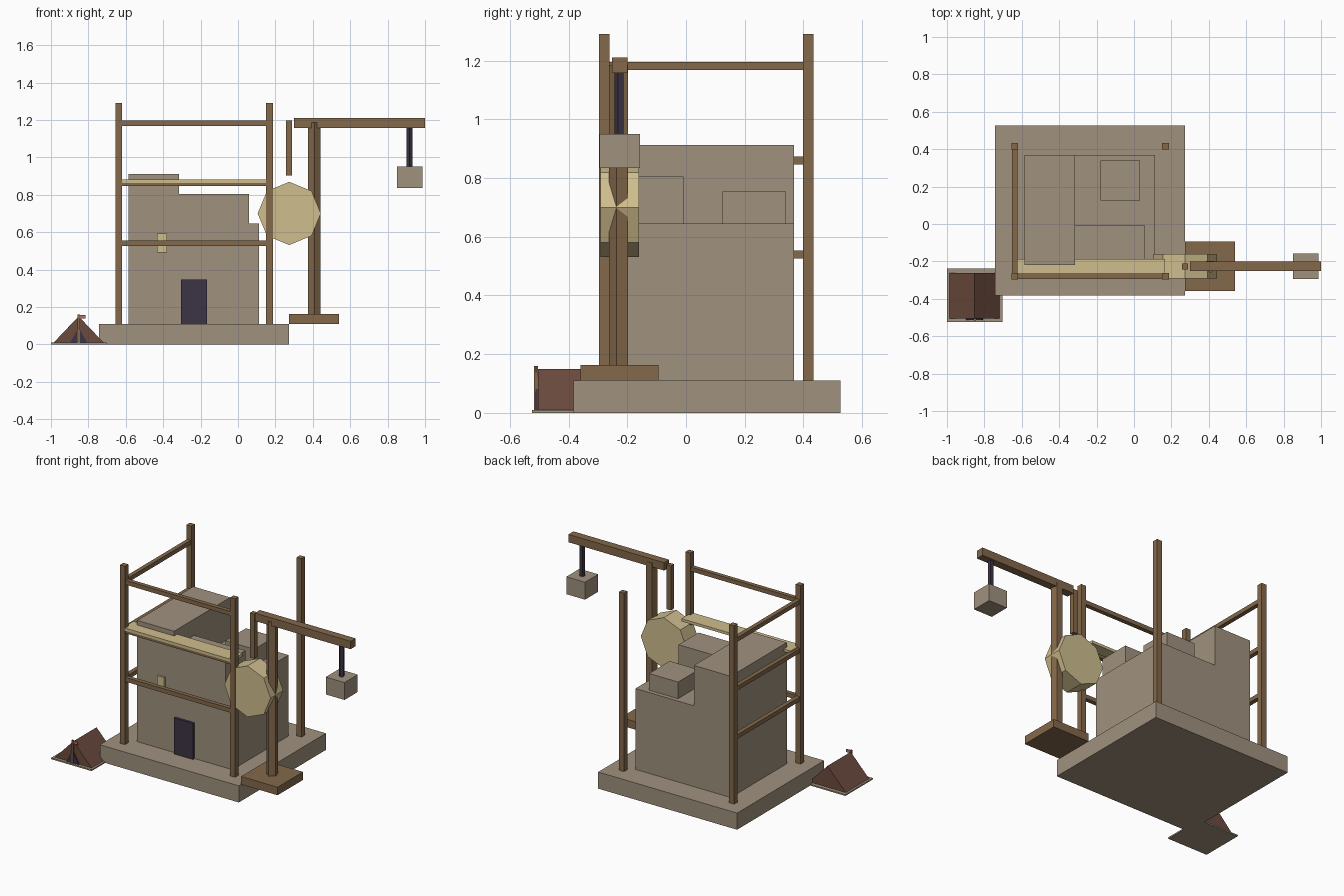
import bpy
from math import sin, cos, pi

if "Cube" in bpy.data.objects:
    bpy.data.objects.remove(bpy.data.objects["Cube"])


def material(name, rgb):
    m = bpy.data.materials.new(name)
    m.diffuse_color = (*rgb, 1)
    m.use_nodes = True
    m.node_tree.nodes["Principled BSDF"].inputs["Base Color"].default_value = m.diffuse_color
    return m


STONE = material("stone", (0.35, 0.285, 0.21))
WOOD = material("wood", (0.23, 0.14, 0.07))
PALE = material("pale_wood", (0.62, 0.51, 0.27))
DARK = material("dark", (0.046, 0.033, 0.058))
CANVAS = material("canvas", (0.147, 0.07, 0.048))
RED = material("flag_red", (0.5, 0.15, 0.13))


def prism(name, profile, lo, hi, axis, mat):
    """Extrude a 2D profile along z (profile x, y) or y (profile x, z)."""
    place = (lambda p, d: (p[0], p[1], d)) if axis == "z" else (lambda p, d: (p[0], d, p[1]))
    n = len(profile)
    verts = [place(p, d) for d in (lo, hi) for p in profile]
    faces = [list(range(n))[::-1], list(range(n, 2 * n))]
    faces += [[i, (i + 1) % n, n + (i + 1) % n, n + i] for i in range(n)]
    if axis == "y":
        faces = [f[::-1] for f in faces]
    me = bpy.data.meshes.new(name)
    me.from_pydata(verts, [], faces)
    me.materials.append(mat)
    ob = bpy.data.objects.new(name, me)
    bpy.context.collection.objects.link(ob)
    return ob


def box(name, x, y, z, mat):
    return prism(name, [(x[0], y[0]), (x[1], y[0]), (x[1], y[1]), (x[0], y[1])], *z, "z", mat)


def ngon(cx, cy, r, n, start):
    return [(cx + r * cos(start + 2 * pi * i / n), cy + r * sin(start + 2 * pi * i / n)) for i in range(n)]


# Unfinished stone building with stepped walls
box("foundation", (-0.743, 0.274), (-0.383, 0.527), (0, 0.11), STONE)
box("main_walls", (-0.585, 0.112), (-0.218, 0.368), (0.11, 0.645), STONE)
box("tall_wall", (-0.585, -0.315), (-0.218, 0.368), (0.645, 0.912), STONE)
box("middle_wall", (-0.315, 0.06), (-0.218, -0.008), (0.645, 0.805), STONE)
box("loose_block", (-0.18, 0.032), (0.125, 0.34), (0.645, 0.755), STONE)
box("door", (-0.305, -0.166), (-0.235, -0.21), (0.11, 0.348), DARK).data.flip_normals()
box("window", (-0.433, -0.379), (-0.23, -0.21), (0.49, 0.592), PALE)

# Scaffold: four posts, rails on the front and left, one plank
PX, PY, T = (-0.638, 0.168), (-0.279, 0.416), 0.018
for x in PX:
    for y in PY:
        box("scaffold_post", (x - T, x + T), (y - T, y + T), (0.11, 1.29), WOOD)
R = 0.014
for z in (0.54, 0.86, 1.182):
    box("front_rail", PX, (PY[0] - R, PY[0] + R), (z - R, z + R), WOOD)
    box("side_rail", (PX[0] - R, PX[0] + R), PY, (z - R, z + R), WOOD)
box("plank", (-0.635, 0.165), (-0.295, -0.187), (0.863, 0.881), PALE)

# Crane with five-sided mast, beam, treadwheel and hanging stone
CY = -0.226
box("crane_base", (0.274, 0.541), (CY - 0.133, CY + 0.133), (0.11, 0.163), WOOD)
prism("crane_mast", ngon(0.408, CY, 0.036, 5, -pi / 2), 0.15, 1.185, "z", WOOD)
box("crane_beam", (0.3, 1.0), (CY - 0.026, CY + 0.026), (1.158, 1.21), WOOD)
box("wheel_hanger", (0.257, 0.29), (CY - 0.016, CY + 0.016), (0.902, 1.196), WOOD)
prism("treadwheel", ngon(0.274, 0.7, 0.169, 8, pi / 2), CY - 0.066, CY + 0.066, "y", PALE)
prism("rope", ngon(0.917, CY, 0.017, 5, -pi / 2), 0.94, 1.17, "z", DARK)
box("hanging_stone", (0.849, 0.986), (CY - 0.069, CY + 0.069), (0.835, 0.95), STONE)

# Tent on a ground sheet, with dark opening, pole and flag
TX = -0.852
box("ground_sheet", (-1.0, -0.704), (-0.525, -0.238), (0, 0.009), STONE)
prism("tent", [(TX - 0.135, 0.008), (TX + 0.135, 0.008), (TX, 0.15)], -0.505, -0.262, "y", CANVAS)
prism("tent_opening", [(TX - 0.046, 0.008), (TX + 0.046, 0.008), (TX, 0.092)], -0.512, -0.5, "y", DARK)
box("tent_pole", (TX - 0.006, TX + 0.006), (-0.517, -0.505), (0.008, 0.16), WOOD)
box("flag", (TX + 0.006, TX + 0.036), (-0.513, -0.509), (0.138, 0.158), RED)

# Door was mirrored by its winding order; restore outward faces
bpy.data.objects["door"].data.flip_normals()
